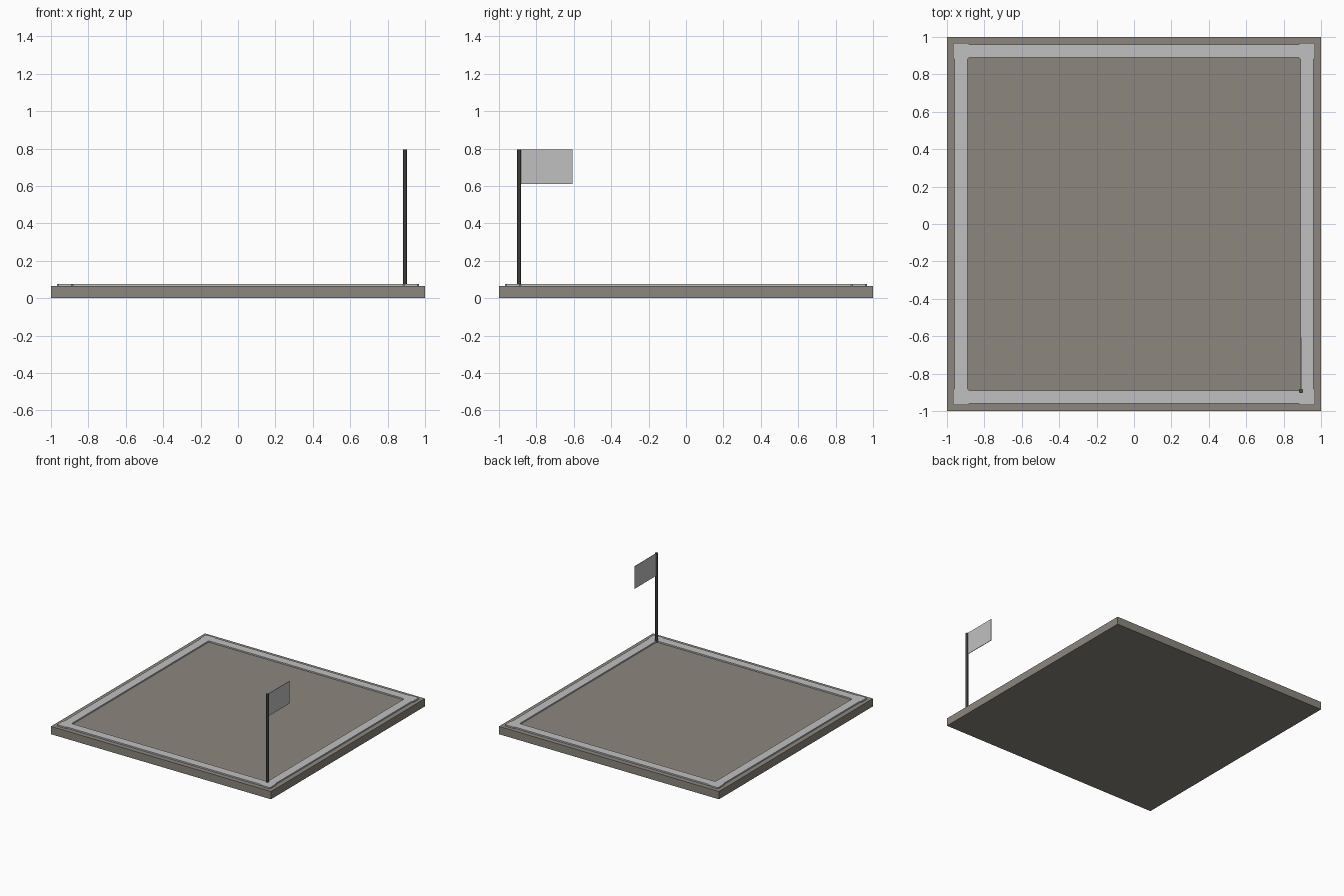
import bpy
import bmesh
from math import pi
from mathutils import Matrix

cube = bpy.data.objects.get("Cube")
if cube:
    bpy.data.objects.remove(cube, do_unlink=True)


def material(name, color):
    mat = bpy.data.materials.new(name)
    mat.use_nodes = True
    mat.diffuse_color = color
    mat.node_tree.nodes["Principled BSDF"].inputs["Base Color"].default_value = color
    return mat


stone = material("warm grey stone", (0.262, 0.238, 0.205, 1))
silver = material("light grey", (0.53, 0.53, 0.53, 1))
dark = material("dark grey metal", (0.085, 0.08, 0.067, 1))


def finish(name, bm, mat):
    mesh = bpy.data.meshes.new(name)
    bm.to_mesh(mesh)
    bm.free()
    mesh.materials.append(mat)
    obj = bpy.data.objects.new(name, mesh)
    bpy.context.collection.objects.link(obj)
    return obj


def box(name, low, high, mat, chamfer=0):
    """Box between two opposite corners, optionally with cut upright edges."""
    bm = bmesh.new()
    size = [b - a for a, b in zip(low, high)]
    centre = [(a + b) / 2 for a, b in zip(low, high)]
    bmesh.ops.create_cube(bm, size=1, matrix=Matrix.Translation(centre) @ Matrix.Diagonal((*size, 1)))
    if chamfer:
        upright = [e for e in bm.edges if abs(e.verts[0].co.z - e.verts[1].co.z) > size[2] / 2]
        bmesh.ops.bevel(bm, geom=upright, offset=chamfer, segments=1, affect='EDGES')
    return finish(name, bm, mat)


BASE_TOP, TRIM_TOP = 0.064, 0.075
MID, HALF_TRIM, HALF_CORNER = 0.925, 0.035, 0.043
POLE, POLE_TOP = 0.893, 0.795

# Ground slab
box("base_slab", (-1, -1, 0), (1, 1, BASE_TOP), stone)

# Border strips, running between the corner blocks
run = MID - HALF_CORNER
for side, s in (("front", -1), ("back", 1)):
    box(side + "_border", (-run, s * MID - HALF_TRIM, BASE_TOP),
        (run, s * MID + HALF_TRIM, TRIM_TOP), silver)
for side, s in (("right", -1), ("left", 1)):
    box(side + "_border", (s * MID - HALF_TRIM, -run, BASE_TOP),
        (s * MID + HALF_TRIM, run, TRIM_TOP), silver)

# Slightly wider corner blocks
for x_name, sx in (("right", -1), ("left", 1)):
    for y_name, sy in (("front", -1), ("back", 1)):
        x, y = sx * MID, sy * MID
        box(f"{y_name}_{x_name}_corner", (x - HALF_CORNER, y - HALF_CORNER, BASE_TOP),
            (x + HALF_CORNER, y + HALF_CORNER, TRIM_TOP), silver, chamfer=0.008)

# Flag pole
bm = bmesh.new()
bmesh.ops.create_cone(bm, cap_ends=True, segments=8, radius1=0.0125, radius2=0.0125,
                      depth=POLE_TOP - BASE_TOP,
                      matrix=Matrix.Translation((POLE, -POLE, (POLE_TOP + BASE_TOP) / 2))
                      @ Matrix.Rotation(pi / 8, 4, 'Z'))
finish("flag_pole", bm, dark)

# Flag
box("flag", (POLE - 0.002, -POLE + 0.008, 0.61), (POLE + 0.002, -0.607, POLE_TOP - 0.001), silver)
